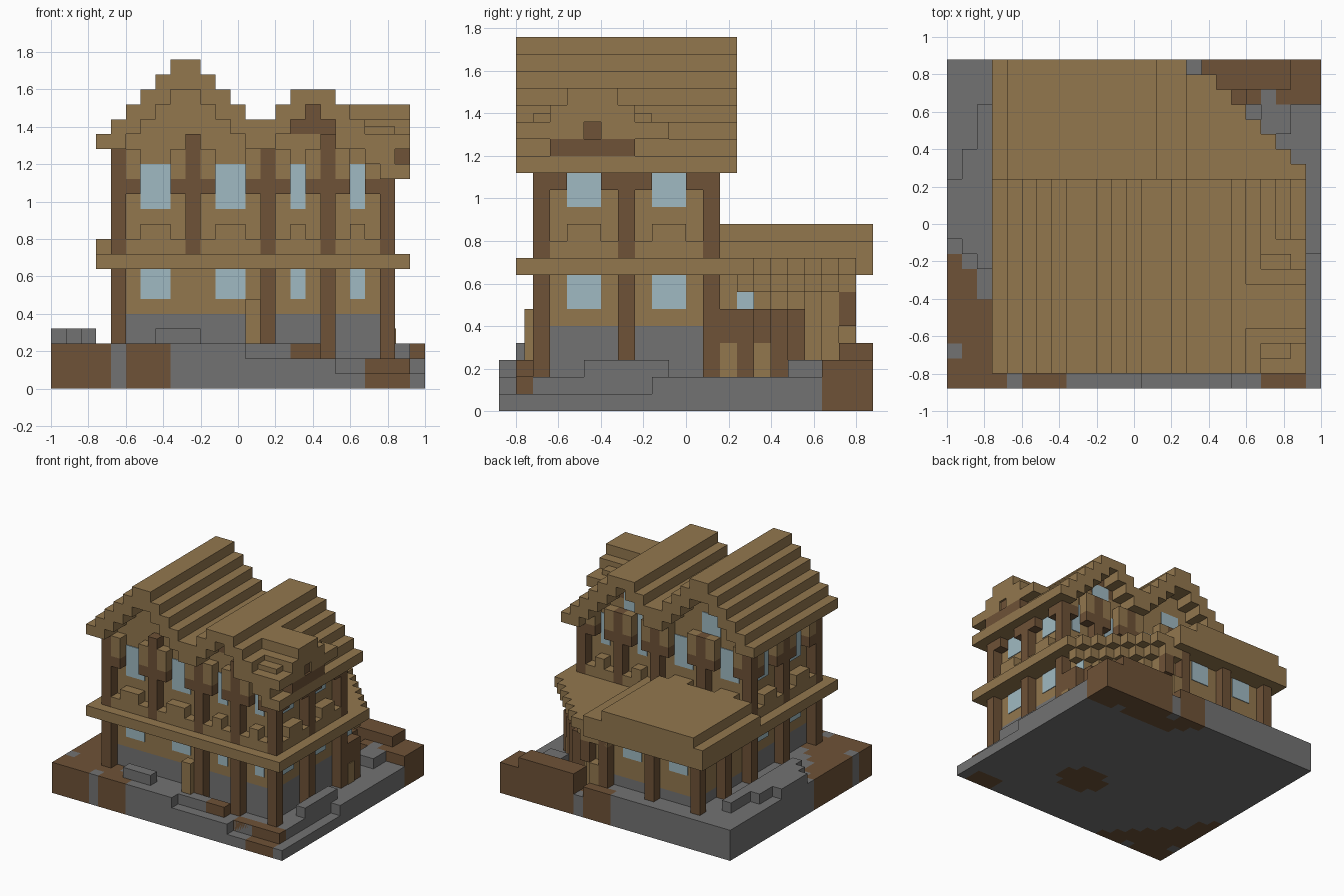
import bpy, bmesh

old = bpy.data.objects.get("Cube")
if old:
    bpy.data.objects.remove(old, do_unlink=True)

U = 0.08      # edge of one block
T = 0.07      # plate thickness in blocks


def material(name, r, g, b):
    m = bpy.data.materials.new(name)
    m.use_nodes = True
    m.diffuse_color = (r, g, b, 1)
    m.node_tree.nodes["Principled BSDF"].inputs["Base Color"].default_value = (r, g, b, 1)
    return m


plank = material("tan planks", .29, .185, .076)
timber = material("dark timber", .157, .084, .038)
stone = material("grey stone", .17, .17, .17)
glass = material("pale glass", .35, .49, .54)


def place(p):
    return (p[0] * U - 1, p[1] * U - .88, p[2] * U)


def finish(name, bm, mats):
    me = bpy.data.meshes.new(name)
    bm.to_mesh(me)
    bm.free()
    for m in mats:
        me.materials.append(m)
    ob = bpy.data.objects.new(name, me)
    bpy.context.collection.objects.link(ob)


def part(name, mat, boxes):
    """Join boxes given as x, x, y, y, z, z in block units."""
    bm = bmesh.new()
    for x0, x1, y0, y1, z0, z1 in boxes:
        for v in bmesh.ops.create_cube(bm, size=1)["verts"]:
            v.co = place((x1 if v.co.x > 0 else x0, y1 if v.co.y > 0 else y0,
                          z1 if v.co.z > 0 else z0))
    finish(name, bm, [mat])


# Ground: stepped blocks, only the exposed faces are made
def height(i, j):
    if not (0 <= i < 25 and 0 <= j < 22):
        return 0
    if (i == 0 and 10 <= j < 14) or (i == 1 and 9 <= j < 16) or (i == 2 and 8 <= j < 19):
        return 4
    if j > 19 and 17 <= i < 23:
        return 4
    if i < 13 or (j > 18 and (i < 16 or i > 19)):
        return 3
    if (i == 24 and j < 9) or (i > 18 and j < 1):
        return 1
    return 2


def earthy(i, j):
    if (i, j) in ((4, 0), (0, 2), (21, 19)):
        return False
    corner = i + j * .88 < 7.2
    back = j > 18 and i > 12 + (21 - j) and (i, j) != (16, 21)
    front = j < 2 and 21 <= i < 24
    patch = (i - 15) ** 2 + (j - 6.5) ** 2 < 5
    return corner or back or front or patch


bm = bmesh.new()


def quad(points, mat):
    bm.faces.new([bm.verts.new(place(p)) for p in points]).material_index = mat


for i in range(25):
    for j in range(22):
        h, m = height(i, j), int(earthy(i, j))
        ring = [(i, j), (i + 1, j), (i + 1, j + 1), (i, j + 1)]
        quad([(x, y, h) for x, y in ring], m)
        quad([(x, y, 0) for x, y in reversed(ring)], m)
        for n, (dx, dy) in enumerate(((0, -1), (1, 0), (0, 1), (-1, 0))):
            low = height(i + dx, j + dy)
            if low < h:
                a, b = ring[n], ring[(n + 1) % 4]
                quad([(*a, low), (*b, low), (*b, h), (*a, h)], m)
bmesh.ops.remove_doubles(bm, verts=bm.verts, dist=.0001)
finish("ground", bm, [stone, timber])

# Loose steps around the house
part("stone_steps", stone, [(7, 10, 1, 2, 3, 4), (13, 16, 1, 2, 2, 3),
                            (23, 24, 5, 10, 2, 3), (21, 23, 17, 19, 2, 3)])
part("timber_steps", timber, [(16, 18, 1, 2, 2, 3), (19, 24, 1, 2, 1.02, 2.02)])
part("front_stub", plank, [(13, 14, 1.5, 2.5, 2, 6)])

# Main walls
part("wall_base", stone, [(5, 22, 3, 12, 1, 5)])
part("main_walls", plank, [(5, 22, 3, 12, 5, 16)])
part("floor_eave", plank, [(3, 24, 1, 14, 8, 9)])

# Posts round the outside
columns, rows = (4, 9, 14, 18, 22), (2, 7, 12)
posts = []
for x in columns:
    top = {4: 16, 22: 14, 14: 16}.get(x, 17)
    posts.append((x, x + 1, 2, 3, 9 if x == 9 else 2, top))
    posts.append((x, x + 1, 12, 13, 2, min(top, 16)))
for x, top in ((4, 16), (22, 14)):
    posts.append((x, x + 1, 7, 8, 2, top))
part("posts", timber, posts)

# Brackets beside each post, under the eaves
dark, light = [], []
for x in columns:
    for s in (x - 1, x + 1):
        if 4 < s < 22:
            for y in (2, 12):
                dark.append((s, s + 1, y, y + 1, 13, 14))
                light.append((s, s + 1, y, y + 1, 14, 16))
for y in rows:
    for s in (y - 1, y + 1):
        if 2 < s < 12:
            dark += [(x, x + 1, s, s + 1, 13, 14) for x in (4, 22)]
            light.append((4, 5, s, s + 1, 14, 16))
part("dark_brackets", timber, dark)
part("light_brackets", plank, light)

# Windows and the sills below the upper ones
panes, sills = [], []
for a, b in ((6, 8), (11, 13), (16, 17), (20, 21)):
    panes += [(a, b, 3 - T, 3, 6, 8), (a, b, 3 - T, 3, 12, 15), (a, b, 12, 12 + T, 12, 15)]
    for y in (2, 12):
        sills += [(a - 1, b + 1, y, y + 1, 9, 10), (a, b, y, y + 1, 10, 11)]
for a in (4, 9):
    for x in (5 - T, 22):
        panes += [(x, x + T, a, a + 2, 6, 8), (x, x + T, a, a + 2, 12, 15)]
    for x in (4, 22):
        sills += [(x, x + 1, a - 1, a + 3, 9, 10), (x, x + 1, a, a + 2, 10, 11)]
for x in (9, 17.5):      # gable lights at the back
    panes.append((x - 1, x + 1, 12, 12 + T, 15, 18))
for a in (6, 11):        # rear wing
    panes.append((a, a + 2, 20, 20 + T, 6, 8))
panes.append((22, 22 + T, 14, 15, 6, 7))
part("windows", glass, panes)
part("window_sills", plank, sills)


# Twin stepped gable roofs
def stepped(c, half, z, count, right_only=0):
    shell, core = [], []
    for k in range(count):
        w, zk = half - k, z + k
        if w > 2:
            shell.append((c + w - 2, c + w, 1, 14, zk, zk + 1))
            if k >= right_only:
                shell.append((c - w, c - w + 2, 1, 14, zk, zk + 1))
            if k >= right_only:
                core.append((c - w + 1, c + w - 1, 3, 12, zk, zk + 1))
        else:
            shell.append((c - w, c + w, 1, 14, zk, zk + 1))
    return shell, core


tall, tall_core = stepped(9, 6, 16, 6)
low, low_core = stepped(17.5, 6.5, 14, 6, 2)
part("tall_roof", plank, tall)
part("low_roof", plank, low)
part("tall_gable", plank, tall_core)
part("low_gable", timber, low_core[1:])
part("low_gable_foot", plank, low_core[:1])
part("roof_valley", plank, [(12, 16, 1, 14, 17, 18)])

# Dormer on the side slope
dormer = [(19, 24, 1, 5, 16, 17), (19, 24, 6, 10, 16, 17)]
for k in (1, 2, 3):
    w = 4.5 - k
    dormer.append((19, 24, 5.5 - w, 5.5 + w, 16 + k - 0.0, 17 + k) if k < 3 else
                  (19, 24, 5.5 - w, 5.5 + w, 18, 19))
dormer = [b for b in dormer if b[-1] <= 19]
dormer[3] = (19, 24, 4, 7, 18, 19)
dormer[2] = (19, 24, 3, 8, 17, 18)
dormer += [(19, 23, 2, 9, 17, 17.5)]
part("dormer_roof", plank, dormer)
part("dormer_wall", timber, [(19, 24, 3, 8, 15, 16), (19, 23.8, 5, 6, 16, 17)])

# Rear wing with a stair-stepped corner
part("wing_base", stone, [(5, 15, 12, 20, 2, 4)])
part("wing_posts", timber, [(x, x + 1, 20, 21, 2, 8) for x in (4, 9, 14)] +
     [(4, 5, 16, 17, 2, 8), (16, 17, 20, 21, 5, 7)])
wing_wall = [(5, 15, 12, 20, 4, 8), (15, 22, 12, 15, 6, 8)]
wing_roof = [(4, 14, 13, 22, 10, 11), (3, 16, 13, 22, 9, 10)]
corner_wall = [(15, 23, 12, 14, 2, 6)]
for k in range(8):
    y, edge = 14 + k, 24 - k if k < 7 else 16
    wing_roof.append((3, edge, y, y + 1, 8, 9))
    if k < 7:
        wing_roof.append((14, edge - 1, y, y + 1, 7, 8))
    if k < 4:
        corner_wall.append((15, edge - 1, y, y + 1, 2, 6))
        wing_wall.append((15, edge - 2, y, y + 1, 6, 7))
    elif k < 7:
        wing_wall.append((15, edge - 2, y, y + 1, 2, 5 if k == 6 else 7))
part("wing_roof", plank, wing_roof)
part("wing_walls", plank, wing_wall)
part("corner_wall", timber, corner_wall)
part("corner_shutters", plank, [(23, 23 + T, 13, 14, 2, 4), (22, 22 + T, 15, 16, 2, 4)])
